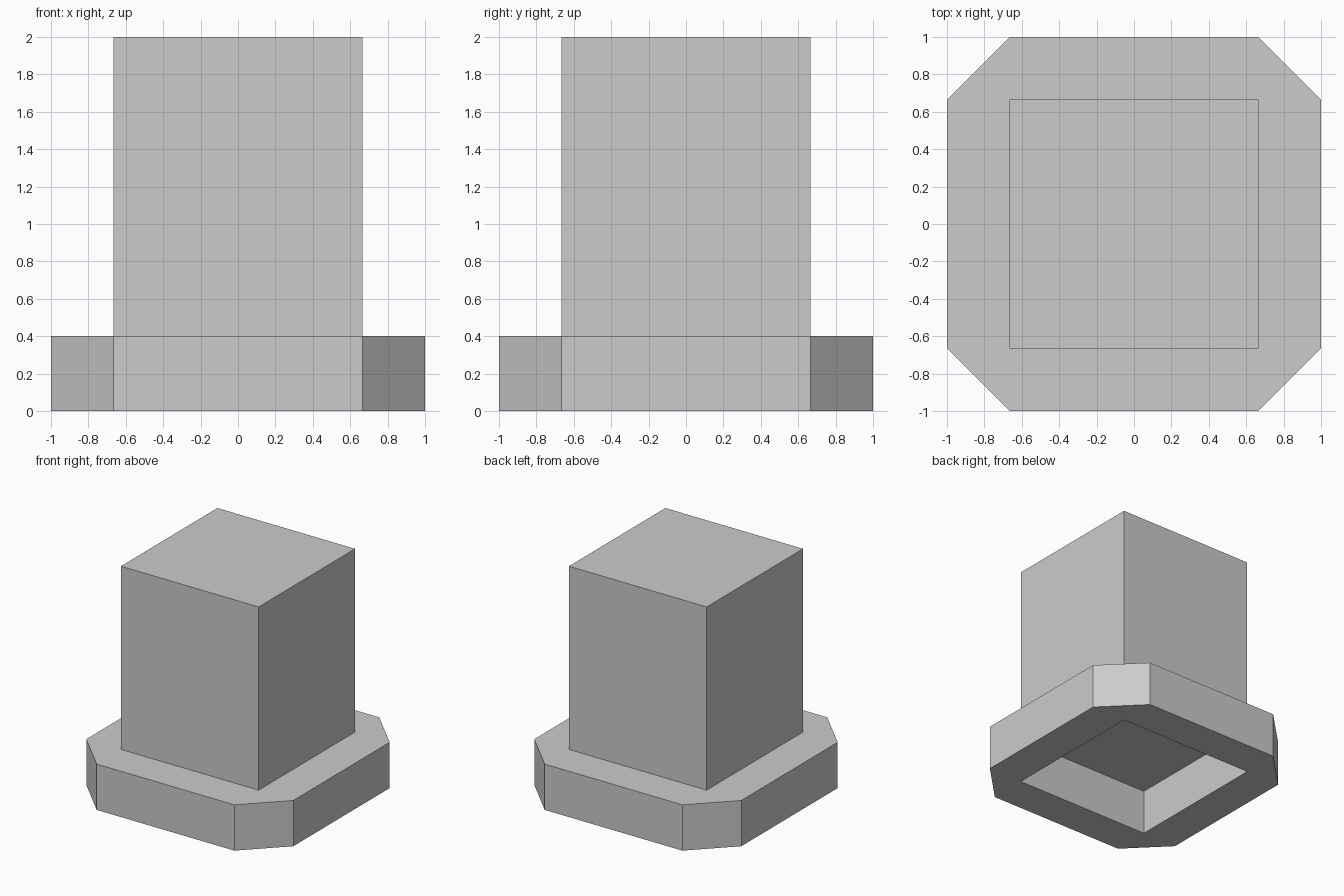
import bpy, bmesh
from mathutils import Matrix, Vector

if "Cube" in bpy.data.objects:
    bpy.data.objects.remove(bpy.data.objects["Cube"])

A = 0.665    # half width of the block and of the socket below it
H = 0.4      # collar height
TOP = 2.0


def finish(bm, name):
    bmesh.ops.recalc_face_normals(bm, faces=bm.faces)
    mesh = bpy.data.meshes.new(name)
    bm.to_mesh(mesh)
    bm.free()
    obj = bpy.data.objects.new(name, mesh)
    bpy.context.collection.objects.link(obj)
    return obj


# Octagonal collar with an open square socket: one side strip and one
# corner triangle, repeated four times and extruded upwards
bm = bmesh.new()
strip = [(A, -A), (1, -A), (1, A), (A, A)]
corner = [(A, A), (1, A), (A, 1)]
for i in range(4):
    turn = Matrix.Rotation(i * 1.5707963268, 3, 'Z')
    for outline in (strip, corner):
        bm.faces.new([bm.verts.new(turn @ Vector((x, y, 0))) for x, y in outline])
bmesh.ops.remove_doubles(bm, verts=bm.verts, dist=1e-4)
bottom = bm.faces[:]
new = bmesh.ops.extrude_face_region(bm, geom=bottom, use_keep_orig=True)["geom"]
bmesh.ops.translate(bm, vec=(0, 0, H),
                    verts=[g for g in new if isinstance(g, bmesh.types.BMVert)])
finish(bm, "base_collar")

# Square block standing on the collar; its underside closes the socket
bm = bmesh.new()
bmesh.ops.create_cube(bm, size=1)
bmesh.ops.scale(bm, vec=(2 * A, 2 * A, TOP - H), verts=bm.verts)
bmesh.ops.translate(bm, vec=(0, 0, (TOP + H) / 2), verts=bm.verts)
finish(bm, "block")
